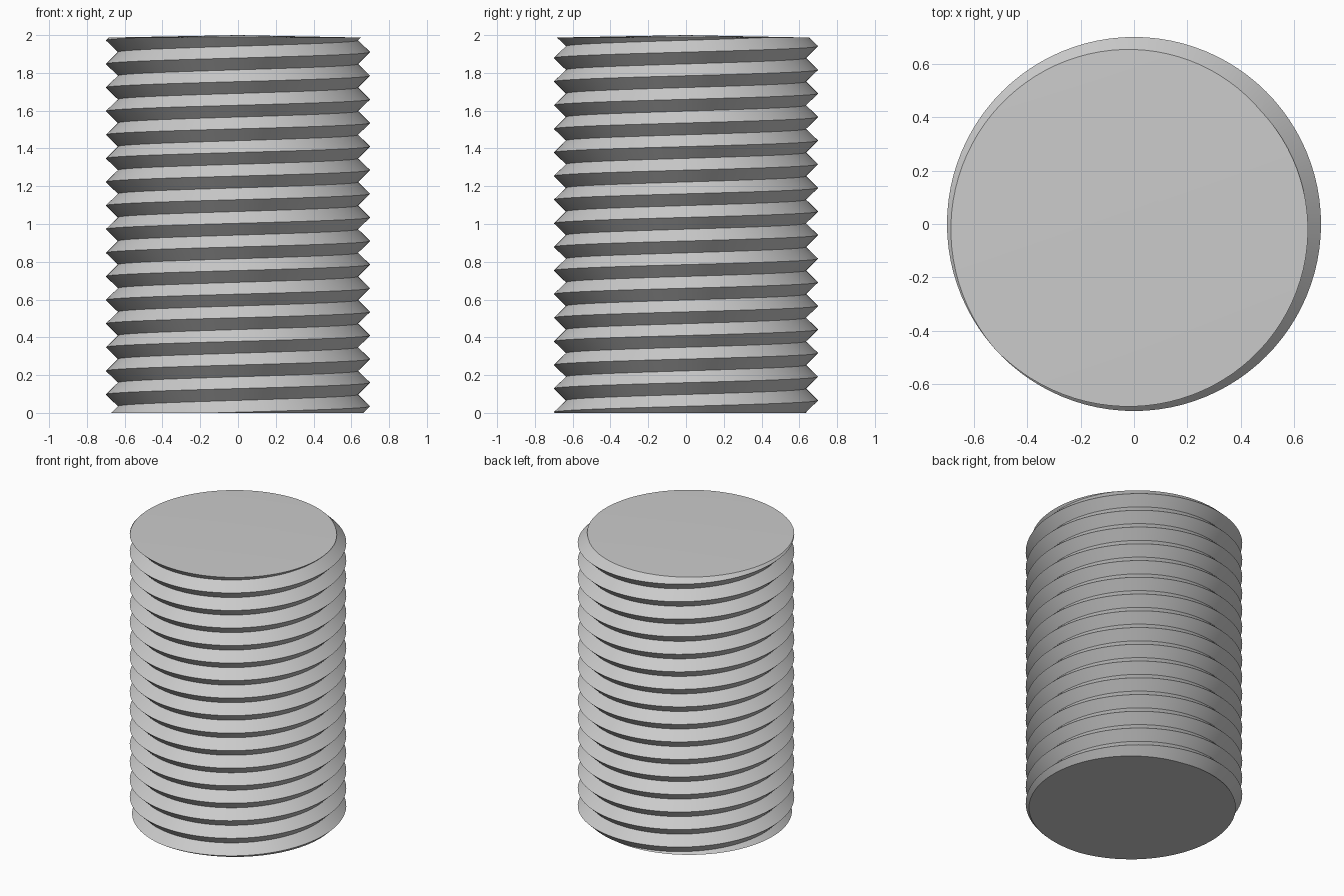
import bpy
import bmesh
from math import cos, sin, tau, radians

cube = bpy.data.objects.get("Cube")
if cube:
    bpy.data.objects.remove(cube)

CREST, ROOT = 0.70, 0.636      # thread radii
PITCH, START = 0.125, 0.035    # rise per turn, crest height at +x
RIM, TOP = 1.987, 2.0          # rim height, centre of the crowned end
SEG, TURNS = 96, 19            # steps per turn, turns before trimming

# One grey steel material
steel = bpy.data.materials.new("light grey")
steel.use_nodes = True
grey = (0.6, 0.6, 0.6, 1)
steel.diffuse_color = grey
steel.node_tree.nodes["Principled BSDF"].inputs["Base Color"].default_value = grey

bm = bmesh.new()


def helix(radius, lift):
    """Row of vertices climbing counter-clockwise, from below the base."""
    row = []
    for k in range(SEG * TURNS + 1):
        a = tau * k / SEG
        z = START + lift + PITCH * (k / SEG - 2)
        row.append(bm.verts.new((radius * cos(a), radius * sin(a), z)))
    return row


# Helical V thread: lower flank faces down, upper flank faces up
crest = helix(CREST, 0)
root = helix(ROOT, PITCH / 2)
for k in range(SEG * TURNS):
    bm.faces.new((crest[k], crest[k + 1], root[k + 1], root[k]))
    n = k + SEG
    if n < SEG * TURNS:
        bm.faces.new((root[k], root[k + 1], crest[n + 1], crest[n]))

# Trim both ends flat and close them
for height, direction in ((0, -1), (RIM, 1)):
    cut = bmesh.ops.bisect_plane(
        bm, geom=bm.verts[:] + bm.edges[:] + bm.faces[:], dist=1e-6,
        plane_co=(0, 0, height), plane_no=(0, 0, direction), clear_outer=True)
    rim = [e for e in cut["geom_cut"] if isinstance(e, bmesh.types.BMEdge)]
    cap = bmesh.ops.contextual_create(bm, geom=rim)["faces"]
    if direction > 0:
        # Slightly crowned upper end
        centre = bmesh.ops.poke(bm, faces=cap)["verts"][0]
        centre.co = (0, 0, TOP)

bmesh.ops.recalc_face_normals(bm, faces=bm.faces[:])
mesh = bpy.data.meshes.new("threaded_rod")
bm.to_mesh(mesh)
bm.free()
mesh.materials.append(steel)
rod = bpy.data.objects.new("threaded_rod", mesh)
bpy.context.collection.objects.link(rod)

# Smooth flanks with sharp crests, roots and rims
bpy.ops.object.select_all(action="DESELECT")
rod.select_set(True)
bpy.context.view_layer.objects.active = rod
bpy.ops.object.shade_smooth_by_angle(angle=radians(25))
